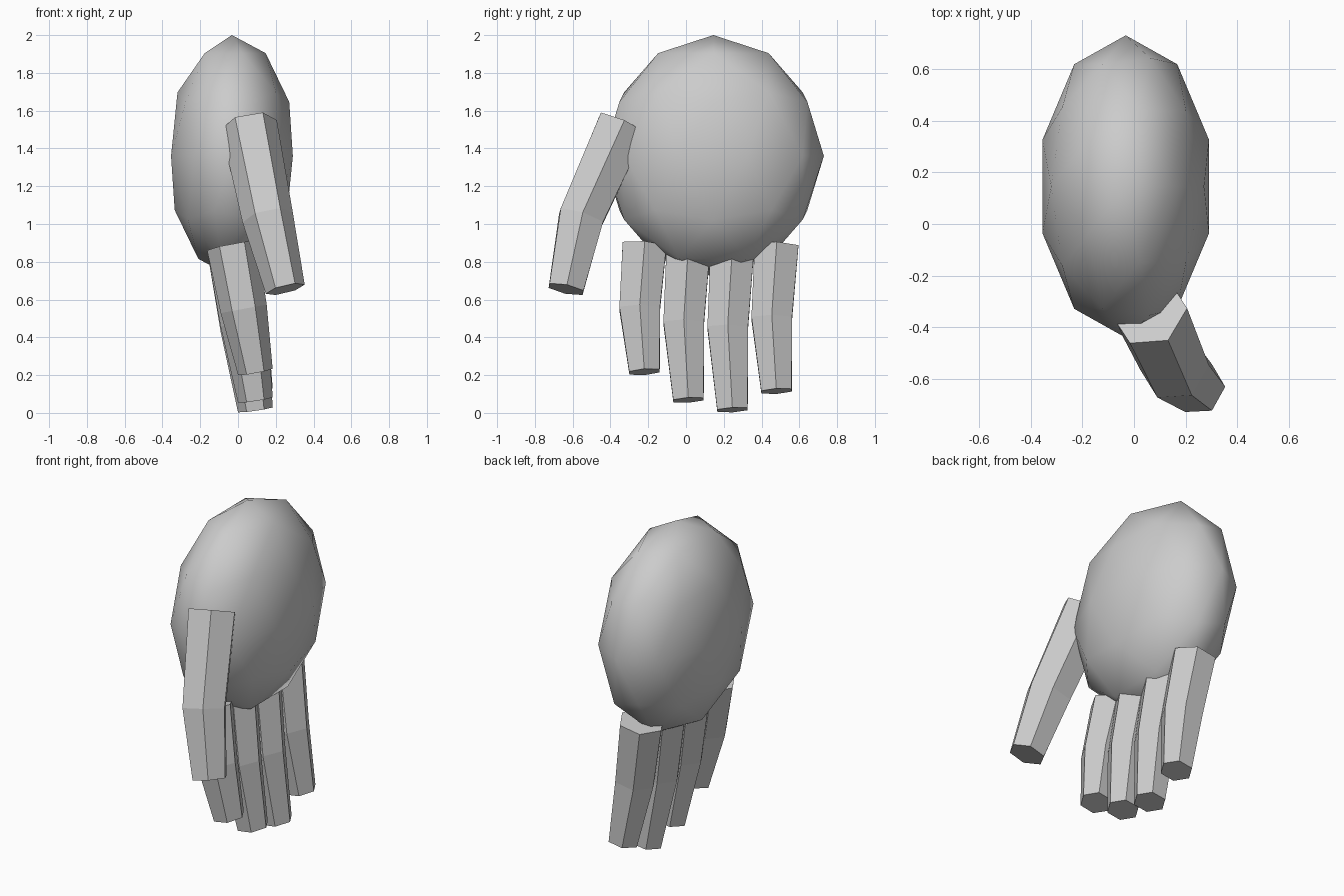
import bpy, bmesh, math
from mathutils import Vector

if "Cube" in bpy.data.objects:
    bpy.data.objects.remove(bpy.data.objects["Cube"])

grey = bpy.data.materials.new("light_grey")
grey.diffuse_color = (0.6, 0.6, 0.6, 1)
grey.use_nodes = True
grey.node_tree.nodes["Principled BSDF"].inputs["Base Color"].default_value = grey.diffuse_color


def hex_tube(name, points, radii, sides=6):
    """Flat-sided capped tube through the points, corners facing +x and -x."""
    pts = [Vector(p) for p in points]
    bm = bmesh.new()
    rings = []
    for i, (p, r) in enumerate(zip(pts, radii)):
        before = (p - pts[i - 1]).normalized() if i > 0 else Vector()
        after = (pts[i + 1] - p).normalized() if i < len(pts) - 1 else Vector()
        d = (before + after).normalized()
        u = Vector((1, 0, 0))
        u = (u - d * u.dot(d)).normalized()
        v = d.cross(u)
        angles = [math.tau * k / sides for k in range(sides)]
        rings.append([bm.verts.new(p + r * (u * math.cos(a) + v * math.sin(a)))
                      for a in angles])
    for a, b in zip(rings, rings[1:]):
        for k in range(sides):
            n = (k + 1) % sides
            bm.faces.new((a[k], a[n], b[n], b[k]))
    bm.faces.new(rings[0])
    bm.faces.new(rings[-1])
    bmesh.ops.recalc_face_normals(bm, faces=bm.faces)
    mesh = bpy.data.meshes.new(name)
    bm.to_mesh(mesh)
    bm.free()
    mesh.materials.append(grey)
    obj = bpy.data.objects.new(name, mesh)
    bpy.context.collection.objects.link(obj)
    return obj


# Palm: smooth, flattened low-poly ball
bpy.ops.mesh.primitive_ico_sphere_add(subdivisions=2, radius=1,
                                      location=(-0.032, 0.145, 1.36))
palm = bpy.context.object
palm.name = "palm"
palm.scale = (0.339, 0.585, 0.64)
bpy.ops.object.transform_apply(location=False, rotation=False, scale=True)
bpy.ops.object.shade_smooth()
palm.data.materials.append(grey)

# Four fingers, evenly spaced, with different tip heights
top_z = 0.885
for i, tip_z in enumerate((0.217, 0.068, 0.016, 0.115)):
    y = -0.22 + 0.233 * i
    hex_tube(f"finger_{i + 1}",
             [(-0.032, y, top_z),
              (0.03, y - 0.025, (top_z + tip_z) / 2),
              (0.092, y, tip_z)],
             [0.134, 0.124, 0.093])

# Thumb
hex_tube("thumb",
         [(0.058, -0.337, 1.525), (0.157, -0.555, 1.035), (0.25, -0.635, 0.655)],
         [0.15, 0.136, 0.106])
